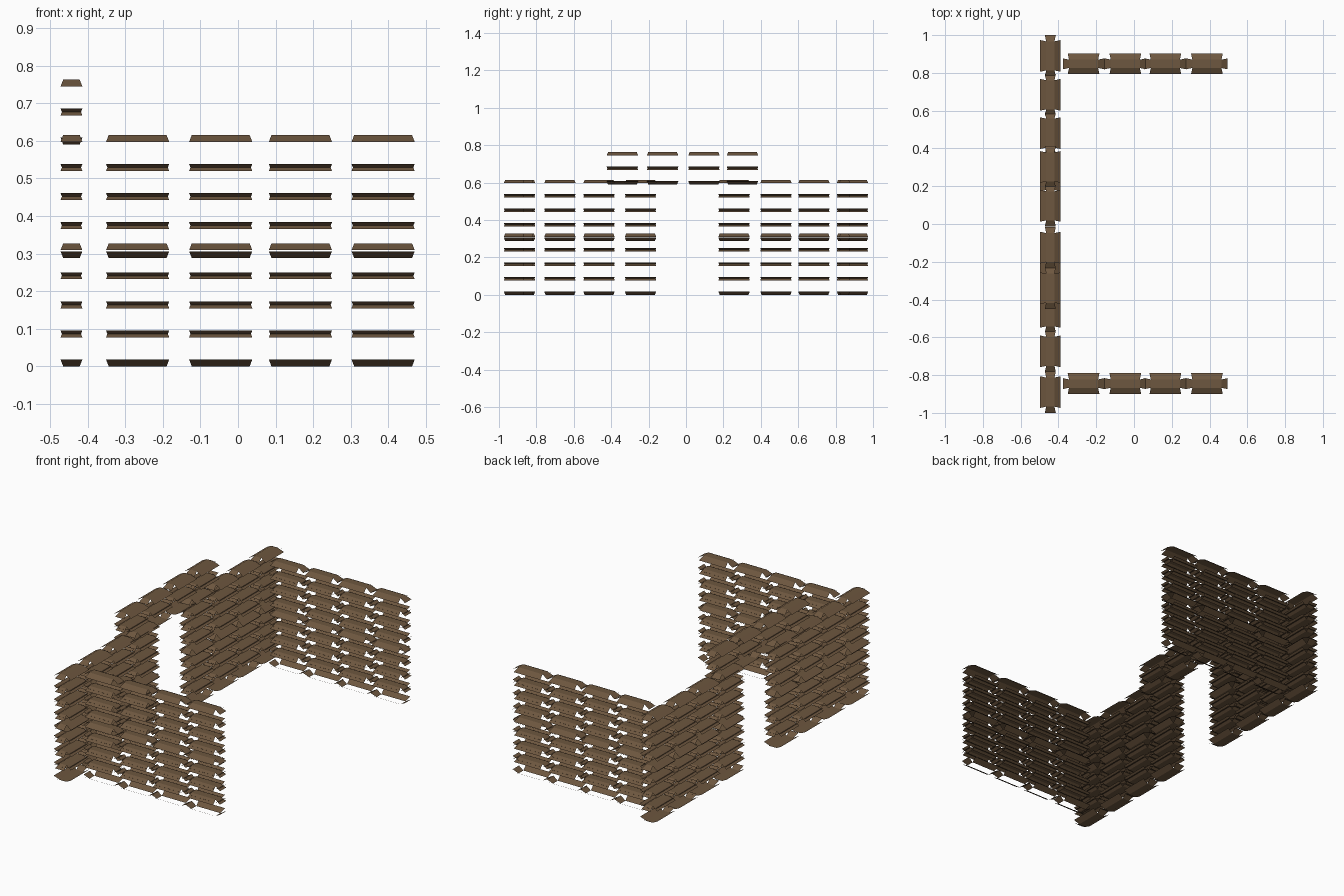
import bpy, bmesh
from mathutils import Matrix

if "Cube" in bpy.data.objects:
    bpy.data.objects.remove(bpy.data.objects["Cube"])

# One flat brown for every brick
brown = bpy.data.materials.new("brown_brick")
brown.diffuse_color = (0.155, 0.095, 0.05, 1)
brown.use_nodes = True
brown.node_tree.nodes["Principled BSDF"].inputs["Base Color"].default_value = brown.diffuse_color

HALF_L, HALF_W, HEIGHT = 0.11, 0.055, 0.095
CHAMFER_H, INSET, RIM = 0.018, 0.033, 0.026
PITCH = 0.0773


def shell(bm, z_flat, z_rim, with_flat):
    """Flat panel with four sloping strips; sides and corners stay open."""
    a, b = HALF_L - INSET, HALF_W - INSET
    ra, rb = HALF_L - RIM, HALF_W - RIM
    up = z_flat > z_rim

    def face(pts):
        f = bm.faces.new([bm.verts.new(p) for p in pts])
        f.normal_update()
        if (f.normal.z > 0) != up:
            f.normal_flip()

    if with_flat:
        face([(-a, -b, z_flat), (a, -b, z_flat), (a, b, z_flat), (-a, b, z_flat)])
    for s in (-1, 1):
        # long edge strip
        face([(-a, s * b, z_flat), (a, s * b, z_flat),
              (ra, s * HALF_W, z_rim), (-ra, s * HALF_W, z_rim)])
        # end strip
        face([(s * a, -b, z_flat), (s * a, b, z_flat),
              (s * HALF_L, rb, z_rim), (s * HALF_L, -rb, z_rim)])


def brick_mesh(name, with_base):
    bm = bmesh.new()
    shell(bm, HEIGHT, HEIGHT - CHAMFER_H, True)
    shell(bm, 0, CHAMFER_H, with_base)
    bmesh.ops.remove_doubles(bm, verts=bm.verts, dist=1e-5)
    me = bpy.data.meshes.new(name)
    bm.to_mesh(me)
    bm.free()
    me.materials.append(brown)
    return me


closed_brick = brick_mesh("closed_brick", True)
open_brick = brick_mesh("open_brick", False)


def wall(name, mesh, centres, rows, along_y):
    """Stack the bricks of one wall into a single object."""
    bm = bmesh.new()
    for x, y in centres:
        for z in rows:
            start = len(bm.verts)
            bm.from_mesh(mesh)
            bm.verts.ensure_lookup_table()
            m = Matrix.Translation((x, y, z))
            if along_y:
                m = m @ Matrix.Rotation(1.5707963, 4, 'Z')
            bmesh.ops.transform(bm, matrix=m, verts=bm.verts[start:])
    me = bpy.data.meshes.new(name)
    bm.to_mesh(me)
    bm.free()
    me.materials.append(brown)
    bpy.context.collection.objects.link(bpy.data.objects.new(name, me))


# Two stacked blocks of four courses, then two courses bridging the doorway
courses = [base + i * PITCH for base in (0, 0.288) for i in range(4)]
lintel_courses = [0.59, 0.59 + PITCH]

BACK_X = -0.443
side_x = (-0.267, -0.046, 0.166, 0.386)
for label, y in (("front", -0.845), ("rear", 0.848)):
    wall(label + "_side_wall", open_brick, [(x, y) for x in side_x], courses, False)

wall("front_half_of_long_wall", closed_brick,
     [(BACK_X, y) for y in (-0.89, -0.674, -0.465, -0.243)], courses, True)
wall("rear_half_of_long_wall", closed_brick,
     [(BACK_X, y) for y in (0.257, 0.481, 0.684, 0.89)], courses, True)
wall("doorway_lintel", closed_brick,
     [(BACK_X, y) for y in (-0.34, -0.125, 0.096, 0.302)], lintel_courses, True)
